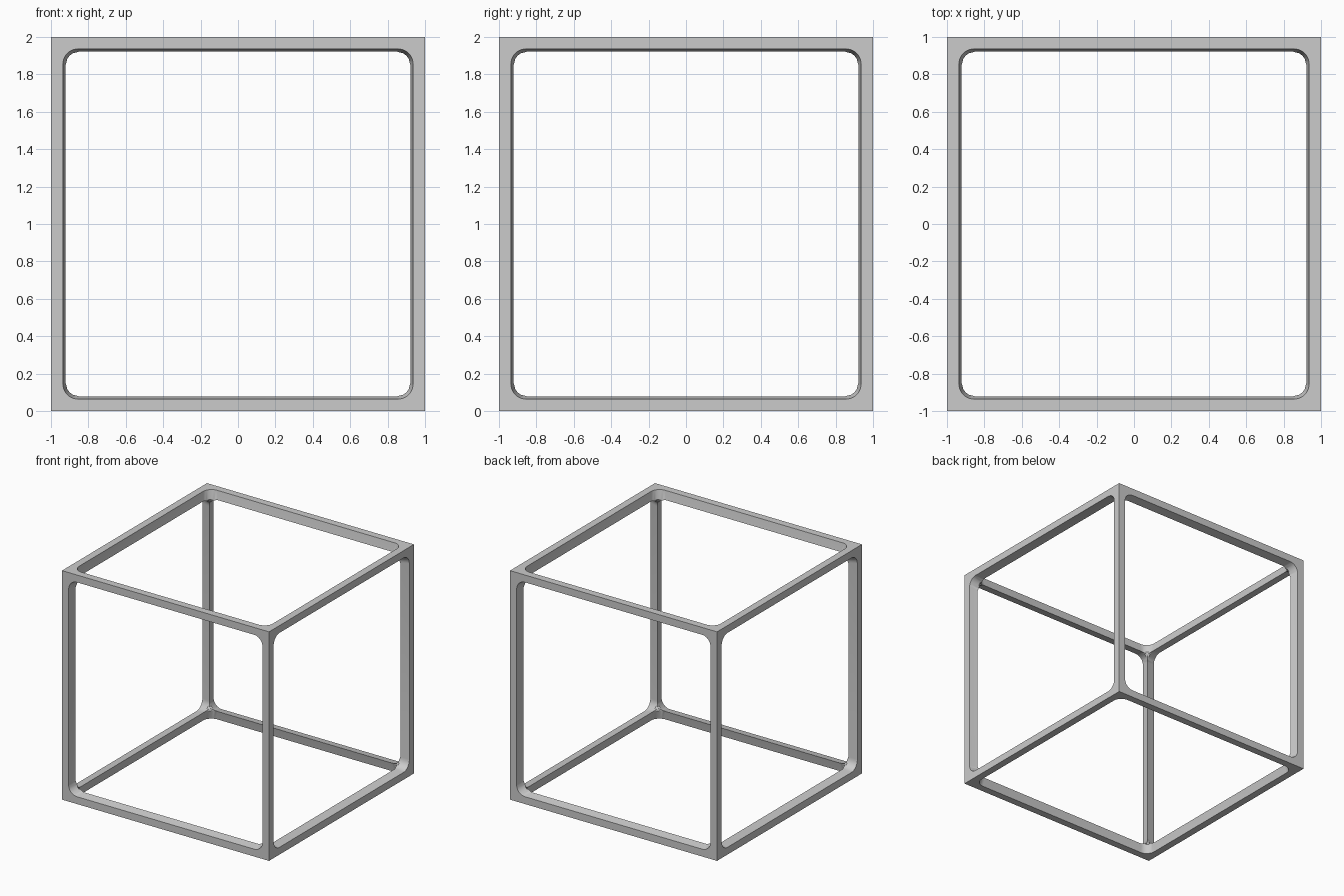
import bpy, bmesh
from math import sin, cos, pi
from mathutils import Matrix, Vector

if "Cube" in bpy.data.objects:
    bpy.data.objects.remove(bpy.data.objects["Cube"])

OPEN, OPEN_R = 0.936, 0.08      # window outline on the outer faces
INNER, INNER_R = 0.923, 0.079   # inner ridge where neighbouring windows meet
SEG = 8


def corner_arc(half, radius, z):
    c = half - radius
    return [Vector((c + radius * cos(i / SEG * pi / 2), c + radius * sin(i / SEG * pi / 2), z))
            for i in range(SEG + 1)]


bm = bmesh.new()


def add_face(points):
    return bm.faces.new([bm.verts.new(p) for p in points])


def window_side(rot):
    # one cube side: flat border plus the tapered rim of its window
    for q in range(4):
        m = rot @ Matrix.Rotation(q * pi / 2, 4, "Z")
        nxt = rot @ Matrix.Rotation((q + 1) * pi / 2, 4, "Z")
        outer, inner = corner_arc(OPEN, OPEN_R, 1), corner_arc(INNER, INNER_R, INNER)
        a = [m @ p for p in outer] + [nxt @ outer[0]]
        b = [m @ p for p in inner] + [nxt @ inner[0]]
        square, square_next = m @ Vector((1, 1, 1)), nxt @ Vector((1, 1, 1))
        for i in range(SEG):
            add_face((square, a[i + 1], a[i]))
        add_face((square, square_next, a[-1], a[-2]))
        for i in range(SEG + 1):
            add_face((a[i], a[i + 1], b[i + 1], b[i]))


sides = [Matrix.Rotation(k * pi / 2, 4, "X") for k in range(4)]
sides += [Matrix.Rotation(s * pi / 2, 4, "Y") for s in (1, -1)]
for side in sides:
    window_side(side)

# rounded three-way patch inside each cube corner
c = INNER - INNER_R
tip = Vector((1, 1, 1)) * (c + INNER_R * 0.79)
for sx in (1, -1):
    for sy in (1, -1):
        for sz in (1, -1):
            mirror = Matrix.Diagonal((sx, sy, sz))
            arc = corner_arc(INNER, INNER_R, INNER)
            for shift in range(3):
                pts = [mirror @ Vector([p[(k + shift) % 3] for k in range(3)]) for p in arc]
                for p, q in zip(pts, pts[1:]):
                    add_face((p, q, mirror @ tip))

# weld into one closed frame
bmesh.ops.remove_doubles(bm, verts=bm.verts, dist=0.0005)
bmesh.ops.dissolve_limit(bm, angle_limit=0.001, verts=bm.verts, edges=bm.edges)
bmesh.ops.recalc_face_normals(bm, faces=bm.faces)
mesh = bpy.data.meshes.new("cube_frame")
bm.to_mesh(mesh)
bm.free()
frame = bpy.data.objects.new("cube_frame", mesh)
frame.location.z = 1
bpy.context.collection.objects.link(frame)

# smooth rounded corners, crisp bar edges
bpy.context.view_layer.objects.active = frame
frame.select_set(True)
bpy.ops.object.shade_smooth_by_angle(angle=pi / 6)
